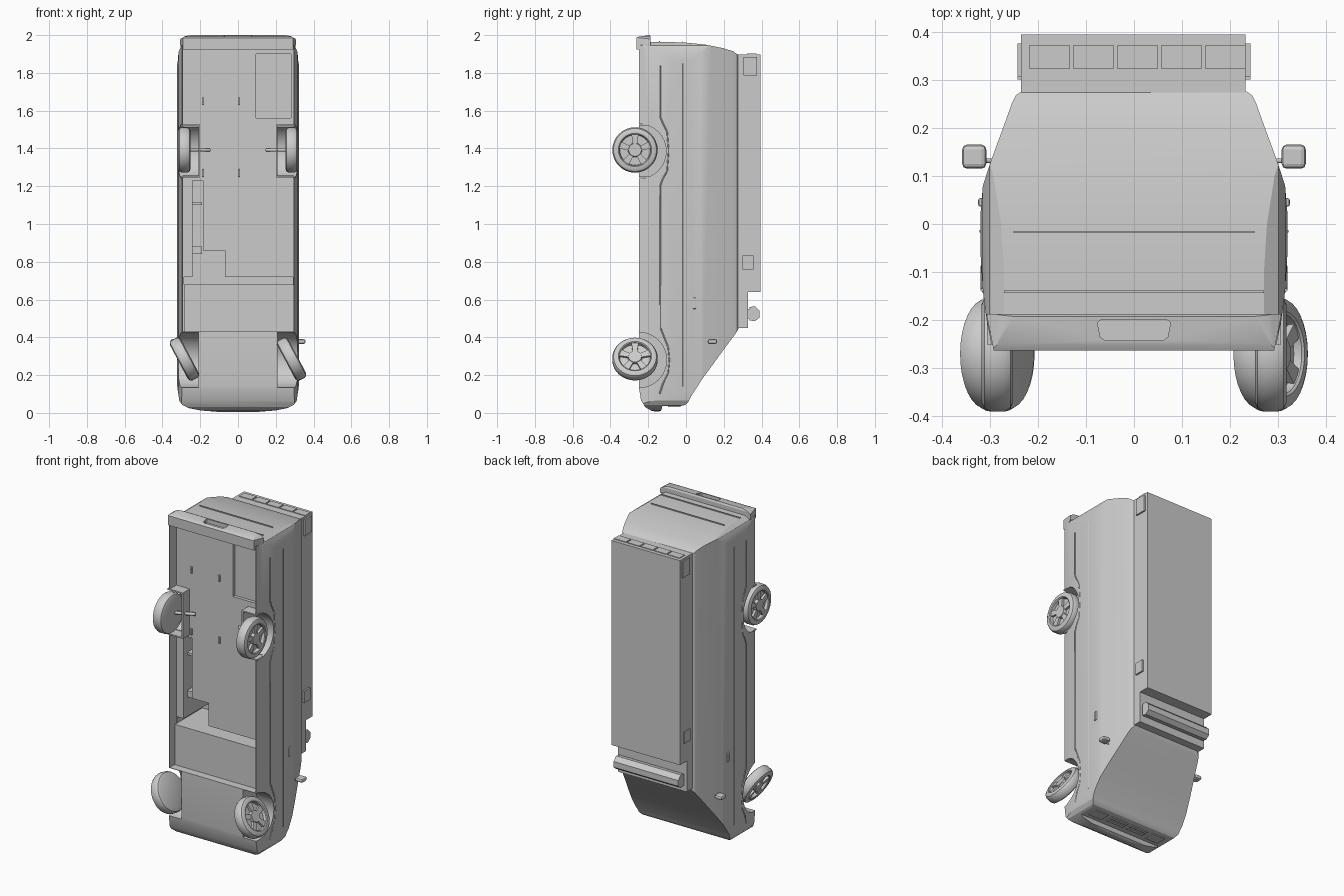
import bpy, bmesh, math
from mathutils import Matrix, Vector

if "Cube" in bpy.data.objects:
    bpy.data.objects.remove(bpy.data.objects["Cube"])

grey = bpy.data.materials.new("plain_grey")
grey.diffuse_color = (0.6, 0.6, 0.6, 1)
grey.use_nodes = True
grey.node_tree.nodes["Principled BSDF"].inputs["Base Color"].default_value = grey.diffuse_color


def finish(name, bm, smooth=None):
    bmesh.ops.recalc_face_normals(bm, faces=bm.faces)
    me = bpy.data.meshes.new(name)
    bm.to_mesh(me)
    bm.free()
    me.materials.append(grey)
    ob = bpy.data.objects.new(name, me)
    bpy.context.collection.objects.link(ob)
    if smooth:
        shade(ob, smooth)
    return ob


def activate(ob):
    bpy.ops.object.select_all(action='DESELECT')
    ob.select_set(True)
    bpy.context.view_layer.objects.active = ob


def shade(ob, angle=30):
    activate(ob)
    bpy.ops.object.shade_smooth_by_angle(angle=math.radians(angle))


def box(name, x, y, z, bevel=0):
    bm = bmesh.new()
    bmesh.ops.create_cube(bm, size=1)
    for v in bm.verts:
        v.co = [(a[0] + a[1]) / 2 + c * (a[1] - a[0]) for a, c in zip((x, y, z), v.co)]
    if bevel:
        bmesh.ops.bevel(bm, geom=bm.edges[:], offset=bevel, segments=2, affect='EDGES', profile=0.5)
    return finish(name, bm)


def prism(name, pts, axis, lo, hi):
    """Extrude a 2D outline along an axis (the other two axes in xyz order)."""
    bm = bmesh.new()
    def place(p, h):
        c = list(p)
        c.insert(axis, h)
        return bm.verts.new(c)
    a, b = [place(p, lo) for p in pts], [place(p, hi) for p in pts]
    bm.faces.new(a)
    bm.faces.new(b)
    for i in range(len(pts)):
        j = (i + 1) % len(pts)
        bm.faces.new((a[i], a[j], b[j], b[i]))
    return finish(name, bm)


def mirrored(pts):
    return pts + [(-x, y) for x, y in reversed(pts)]


def boolean(ob, cutter, op):
    m = ob.modifiers.new("cut", 'BOOLEAN')
    m.operation, m.object, m.solver = op, cutter, 'EXACT'
    activate(ob)
    bpy.ops.object.modifier_apply(modifier=m.name)
    bpy.data.objects.remove(cutter)


def circle(y, z, r, n=32):
    return [(y + r * math.cos(2 * math.pi * i / n), z + r * math.sin(2 * math.pi * i / n)) for i in range(n)]


def rod(name, pts, r):
    cu = bpy.data.curves.new(name, 'CURVE')
    cu.dimensions = '3D'
    cu.bevel_depth, cu.bevel_resolution, cu.use_fill_caps = r, 1, True
    sp = cu.splines.new('POLY')
    sp.points.add(len(pts) - 1)
    for p, c in zip(sp.points, pts):
        p.co = (*c, 1)
    cu.materials.append(grey)
    ob = bpy.data.objects.new(name, cu)
    bpy.context.collection.objects.link(ob)


# Body: side profile, cross-section and plan outline intersected
side = [(-.25, .14), (-.238, .065), (-.215, .03), (-.18, .01), (-.145, .006), (-.132, .012), (-.125, .036),
        (-.03, .036), (-.005, .042), (.012, .058), (.025, .085), (.09, .185), (.18, .308), (.27, .43), (.28, .45),
        (.286, .5), (.288, 1.2), (.285, 1.87), (.277, 1.895), (.25, 1.914), (.2, 1.93), (.1, 1.95),
        (0, 1.96), (-.1, 1.964), (-.25, 1.964)]
section = [(.296, -.25), (.306, -.2), (.314, -.14), (.319, -.06), (.319, .02), (.314, .08), (.296, .135),
           (.272, .2), (.254, .25), (.245, .268), (.228, .279), (.18, .284), (.06, .288)]
plan = [(.1, .005), (.2, .013), (.26, .025), (.295, .042), (.311, .065), (.319, .12), (.32, .2), (.32, 1.85),
        (.315, 1.91), (.3, 1.945), (.27, 1.964)]
body = prism("van_body", side, 0, -.4, .4)
boolean(body, prism("c", mirrored(section), 2, -.1, 2.1), 'INTERSECT')
boolean(body, prism("c", mirrored(plan), 1, -.5, .5), 'INTERSECT')

# Open underside with floor, deep openings beside the furniture
boolean(body, box("c", (-.29, .295), (-.5, -.185), (.43, 1.945)), 'DIFFERENCE')
for x, z in (((-.285, .29), (.68, .72)), ((-.24, -.185), (.70, 1.23)), ((-.2, -.07), (.70, .86))):
    boolean(body, box("c", x, (-.3, .06), z), 'DIFFERENCE')
boolean(body, box("c", (.095, .28), (-.3, -.165), (1.56, 1.9)), 'DIFFERENCE')

# Wheel wells
for s in (-1, 1):
    for z, r in ((.28, .147), (1.385, .145)):
        lo, hi = sorted((s * .21, s * .4))
        boolean(body, prism("c", circle(-.25, z, r), 0, lo, hi), 'DIFFERENCE')
shade(body, 25)

# Underside fittings
box("seat_base", (-.285, .305), (-.205, -.18), (.432, .68))
box("cabinet_top", (-.24, -.19), (-.15, .05), (.84, .88))
box("cabinet_middle", (-.24, -.19), (-.15, .05), (1.1, 1.115))
for x in (-.185, .005):
    for z in (1.27, 1.65):
        box("floor_anchor", (x - .006, x + .006), (-.195, -.18), (z - .02, z + .02), .003)
for s in (-1, 1):
    x = sorted((s * .2, s * .21))
    box("wheel_house", x, (-.25, -.18), (1.245, 1.525))
    for z in (1.245, 1.52):
        box("wheel_house_end", sorted((s * .2, s * .305)), (-.25, -.15), (z, z + .008))

# Rear bumper with plate recess
bumper = prism("rear_bumper", [(-.262, 1.925), (-.263, 1.985), (-.25, 1.992), (-.192, 2.0), (-.187, 1.99),
                               (-.187, 1.95), (-.2, 1.94), (-.2, 1.925)], 0, -.33, .33)
boolean(bumper, prism("c", mirrored([(.317, 1.9), (.316, 1.95), (.305, 1.98), (.28, 1.994), (.2, 2.01)]),
                      1, -.4, 0), 'INTERSECT')
boolean(bumper, prism("c", mirrored([(.29, -.27), (.308, -.18)]), 2, 1.9, 2.1), 'INTERSECT')
boolean(bumper, prism("c", mirrored([(.06, -.242), (.07, -.235), (.076, -.205), (.07, -.2)]),
                      2, 1.975, 2.1), 'DIFFERENCE')
shade(bumper, 25)
box("rear_upper_trim", (-.25, .25), (-.019, -.015), (1.955, 1.967))
box("rear_lower_trim", (-.27, .27), (-.143, -.138), (1.96, 1.97))

# Roof pod, front deck and lamp bar
box("roof_pod", (-.235, .232), (.27, .394), (.64, 1.898))
box("roof_deck", (-.235, .232), (.27, .328), (.45, .64))
for i in range(5):
    x = -.217 + i * .0915
    box("pod_end_window", (x, x + .083), (.322, .372), (1.89, 1.902))
for s in (-1, 1):
    x = sorted((s * .23, s * .242))
    box("pod_rear_vent", x, (.305, .375), (1.785, 1.885))
    box("pod_front_vent", x, (.3, .358), (.76, .832))
    box("lamp_bracket", sorted((s * .19, s * .215)), (.32, .345), (.5, .55))
prism("lamp_bar", [(.335, .49), (.365, .485), (.39, .505), (.39, .54), (.365, .565), (.335, .56)], 0, -.22, .22)

# Mirrors, handles and side trim
for s in (-1, 1):
    box("side_mirror", sorted((s * .307, s * .357)), (.115, .165), (.365, .39), .01)
    rod("mirror_stalk", [(s * .275, .13, .36), (s * .315, .132, .375)], .005)
    box("door_handle", sorted((s * .308, s * .324)), (.036, .054), (.55, .61), .005)
    rod("door_rail", [(s * .319, -.015, .14), (s * .319, -.015, 1.85)], .003)
    trim = [(-.14, .1), (-.12, .16), (-.095, .21), (-.088, .28), (-.095, .35), (-.115, .4), (-.135, .45),
            (-.137, 1.2), (-.125, 1.235), (-.1, 1.28), (-.092, 1.39), (-.1, 1.49), (-.125, 1.54), (-.137, 1.57),
            (-.137, 1.84)]
    rod("side_trim", [(s * (.315 if z > .12 else .312), y, z) for y, z in trim], .004)
    # Grille openings and headlamps
    for y in (-.045, -.075):
        box("grille_slot", sorted((s * .01, s * .13)), (y - .011, y + .011), (.031, .04))
    box("headlamp", sorted((s * .16, s * .25)), (-.095, -.03), (.03, .04))


# Wheels: turned tyre with recessed rim, five spokes and hub
def wheel(name, loc, out, steer=0):
    prof = [(-.033, 0), (-.033, .1), (-.027, .114), (-.015, .12), (.015, .12), (.027, .114), (.033, .102),
            (.033, .088), (.029, .083), (.012, .08), (.012, 0)]
    bm = bmesh.new()
    vs = [bm.verts.new((x, 0, r)) for x, r in prof]
    es = [bm.edges.new(p) for p in zip(vs, vs[1:])]
    bmesh.ops.spin(bm, geom=vs + es, axis=(1, 0, 0), cent=(0, 0, 0), angle=2 * math.pi, steps=32)
    bmesh.ops.remove_doubles(bm, verts=bm.verts, dist=1e-5)
    for i in range(5):
        new = bmesh.ops.create_cube(bm, size=1)["verts"]
        for v in new:
            top = v.co.z > 0
            v.co = (.018 + v.co.x * .016, v.co.y * (.038 if top else .02), .083 if top else .02)
        bmesh.ops.rotate(bm, verts=new, matrix=Matrix.Rotation(i * math.tau / 5, 3, 'X'))
    bmesh.ops.create_cone(bm, segments=20, radius1=.038, radius2=.034, depth=.02, cap_ends=True,
                          matrix=Matrix.Translation((.02, 0, 0)) @ Matrix.Rotation(math.pi / 2, 4, 'Y'))
    turn = Matrix.Rotation(0 if out > 0 else math.pi, 4, 'Z')
    bm.transform(Matrix.Translation(loc) @ Matrix.Rotation(steer, 4, 'Y') @ turn)
    finish(name, bm, 35)


for s, side_name in ((-1, "left"), (1, "right")):
    wheel("front_wheel_" + side_name, Vector((s * .284, -.27, .285)), s, math.radians(-28))
    wheel("rear_wheel_" + side_name, Vector((s * .284, -.27, 1.392)), s)
    rod("axle", [(s * .15, -.2, 1.392), (s * .26, -.25, 1.392)], .01)
